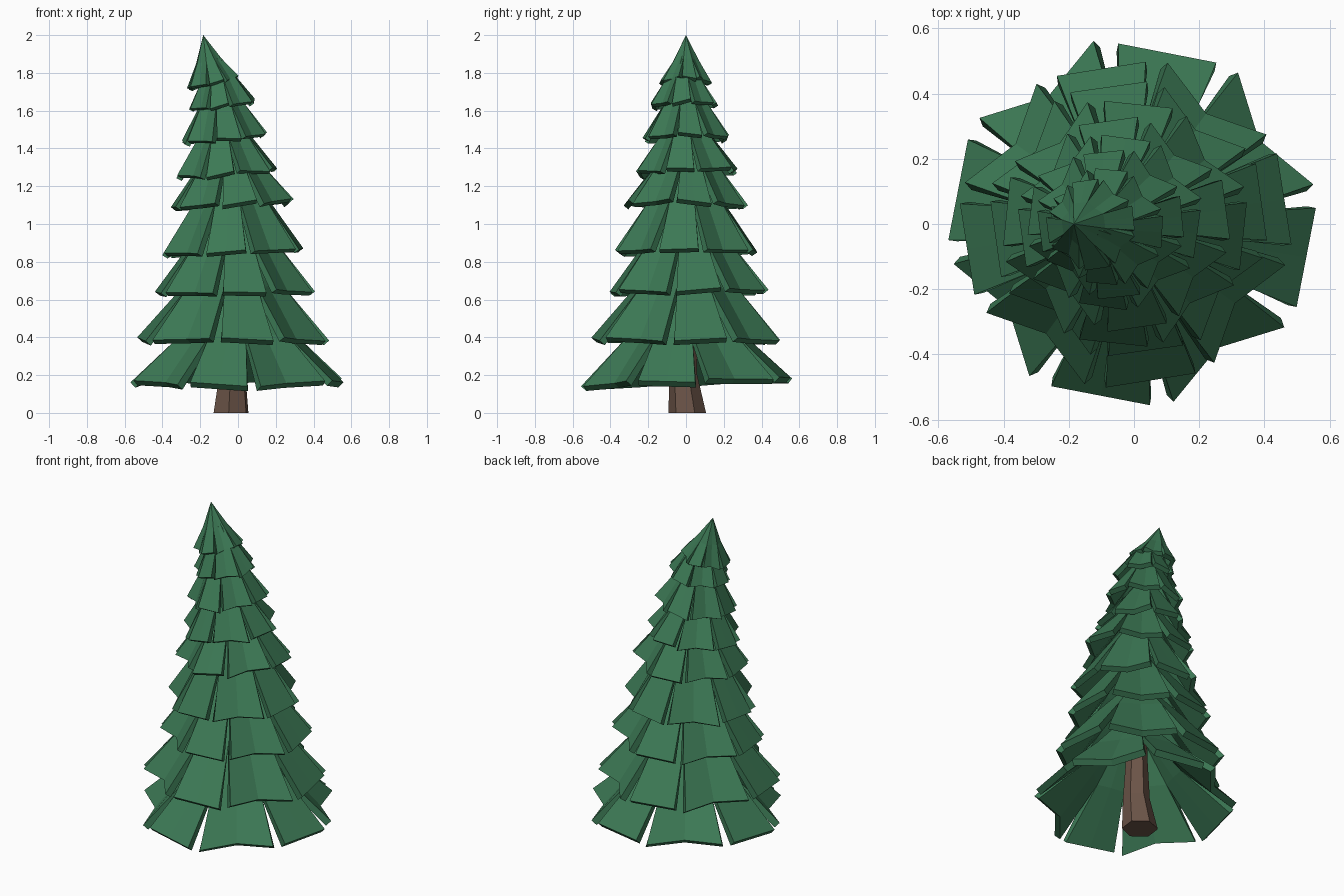
import bpy, bmesh, random
from math import radians, cos, sin, pi
from mathutils import Matrix, Vector

if "Cube" in bpy.data.objects:
    bpy.data.objects.remove(bpy.data.objects["Cube"])

random.seed(4)


def material(name, rgb):
    m = bpy.data.materials.new(name)
    m.diffuse_color = (*rgb, 1)
    m.use_nodes = True
    m.node_tree.nodes["Principled BSDF"].inputs["Base Color"].default_value = m.diffuse_color
    return m


GREEN = material("needles", (0.045, 0.19, 0.09))
BROWN = material("bark", (0.15, 0.09, 0.065))


def finish(bm, name, mat):
    bmesh.ops.recalc_face_normals(bm, faces=bm.faces)
    me = bpy.data.meshes.new(name)
    bm.to_mesh(me)
    bm.free()
    me.materials.append(mat)
    ob = bpy.data.objects.new(name, me)
    bpy.context.collection.objects.link(ob)
    return ob


# One ring of drooping boughs: four flat and four folded, split below the middle
def bough_tier(name, cx, cy, z, r, r_mid, h_mid, h_top, turn, tilt_y, tilt_x=0):
    bm = bmesh.new()
    place = (Matrix.Translation((cx, cy, z)) @ Matrix.Rotation(radians(-tilt_y), 4, 'Y')
             @ Matrix.Rotation(radians(tilt_x), 4, 'X'))

    def vert(rad, deg, height):
        a = radians(deg)
        return bm.verts.new(place @ Vector((rad * cos(a), rad * sin(a), height)))

    apex = vert(0, 0, h_top)
    starts = [turn + 90 * (i // 2) + (-19 if i % 2 == 0 else 19) for i in range(8)]
    seams = [vert(r_mid, s, h_mid) for s in starts]
    for i in range(8):
        folded = i % 2 == 1
        mid_deg = turn + 45 * i
        half = 21.5 if folded else 16
        inset = 0.82 if folded else cos(radians(half))
        rr = r * random.uniform(0.99, 1.03)
        skew = random.uniform(-0.012, 0.012)
        a, b = seams[i], seams[(i + 1) % 8]
        m = vert(r_mid * (0.86 if folded else 0.945), mid_deg, h_mid)
        low = [vert(rr, mid_deg - half, -skew), vert(rr * inset, mid_deg, 0),
               vert(rr, mid_deg + half, skew)]
        bm.faces.new((a, low[0], low[1], m))
        bm.faces.new((m, low[1], low[2], b))
        bm.faces.new((apex, a, m))
        bm.faces.new((apex, m, b))
    ob = finish(bm, name, GREEN)
    # orient outward so the thickness goes inward
    if sum(p.normal.z for p in ob.data.polygons) < 0:
        ob.data.flip_normals()
    s = ob.modifiers.new("thickness", 'SOLIDIFY')
    s.thickness = 0.022 + 0.03 * r
    s.offset = -1


# Tiers: centre x, centre y, edge z, radius, middle radius, middle rise, top rise, turn, tilts
tiers = [
    (0.00, 0.00, 0.170, 0.56, 0.30, 0.25, 0.58, -11, 0, 2),
    (-0.025, 0.00, 0.390, 0.50, 0.27, 0.28, 0.58, 9, 0, 0),
    (-0.02, 0.01, 0.645, 0.42, 0.22, 0.27, 0.55, 8, 1, 1),
    (-0.025, 0.00, 0.855, 0.38, 0.20, 0.27, 0.56, -6, 2, 0),
    (-0.035, 0.00, 1.105, 0.325, 0.16, 0.22, 0.45, 8, 3, -1),
    (-0.06, 0.005, 1.275, 0.27, 0.14, 0.19, 0.40, -8, 5, 2),
    (-0.07, 0.00, 1.455, 0.23, 0.12, 0.18, 0.36, 6, 6, 1),
    (-0.085, -0.01, 1.630, 0.18, 0.095, 0.14, 0.28, -5, 7, 1),
    (-0.131, 0.00, 1.750, 0.14, 0.07, 0.115, 0.256, 8, 12, 0),
]
for n, t in enumerate(tiers, 1):
    bough_tier(f"bough_tier_{n}", *t)

# Six-sided tapering trunk with a slight bend
bm = bmesh.new()
rings = []
for x, y, z, r in [(-0.037, 0.007, 0, 0.1), (-0.03, -0.015, 0.2, 0.075),
                   (-0.02, 0, 0.45, 0.06), (-0.03, 0, 0.8, 0.045)]:
    rings.append([bm.verts.new((x + r * cos(k * pi / 3 + 0.4), y + r * sin(k * pi / 3 + 0.4), z))
                  for k in range(6)])
for lo, hi in zip(rings, rings[1:]):
    for k in range(6):
        j = (k + 1) % 6
        bm.faces.new((lo[k], lo[j], hi[j], hi[k]))
bm.faces.new(rings[0])
bm.faces.new(rings[-1])
finish(bm, "trunk", BROWN)
